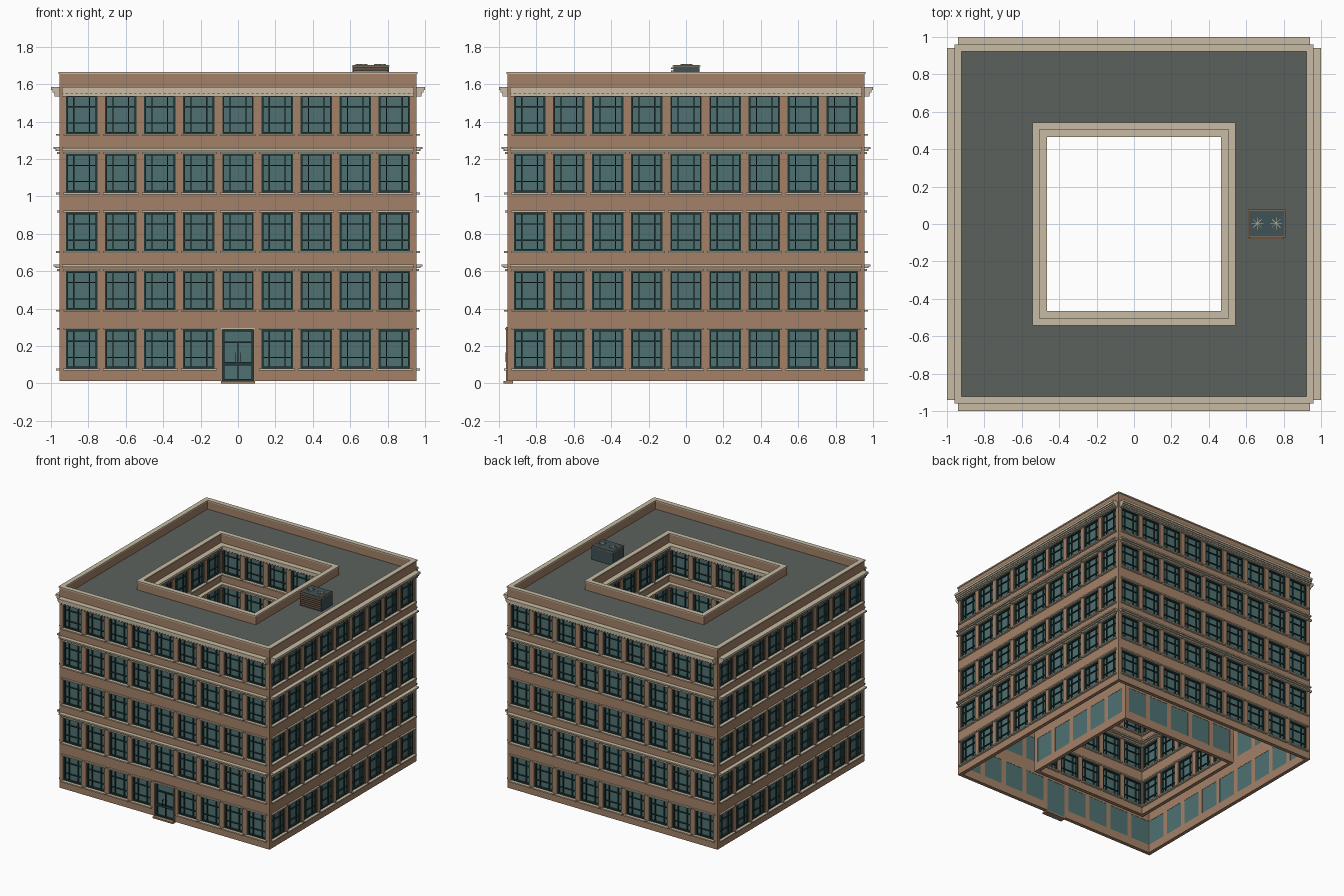
import bpy, bmesh, math
from mathutils import Matrix, Vector

if "Cube" in bpy.data.objects:
    bpy.data.objects.remove(bpy.data.objects["Cube"])

COL = {
    "brick": (0.37, 0.22, 0.135, 1), "stone": (0.57, 0.50, 0.37, 1),
    "glass": (0.08, 0.165, 0.165, 1), "frame": (0.016, 0.04, 0.04, 1),
    "roof": (0.105, 0.12, 0.108, 1), "metal": (0.05, 0.085, 0.09, 1),
}
MATS = {}
for name, c in COL.items():
    MATS[name] = bpy.data.materials.new(name)
    MATS[name].diffuse_color = c

PARTS = {}  # part name -> (bmesh, material)


def box(part, mat, x0, x1, y0, y1, z0, z1, M=Matrix()):
    bm = PARTS.setdefault(part, (bmesh.new(), mat))[0]
    c = Vector(((x0 + x1) / 2, (y0 + y1) / 2, (z0 + z1) / 2))
    S = Matrix.Diagonal((x1 - x0, y1 - y0, z1 - z0, 1))
    bmesh.ops.create_cube(bm, size=1, matrix=M @ Matrix.Translation(c) @ S)


PITCH, FLOOR, Z0, WIN_W, WIN_H = 0.209, 0.3135, 0.08, 0.168, 0.207
BASE, CORNICE, TOP = 0.012, 1.585, 1.665
THICK = 0.03


def facade(pre, face_y, n, k, door=False):
    """One wall of n bays, facing -y at face_y, turned by k quarter turns."""
    M = Matrix.Rotation(k * math.pi / 2, 4, "Z")
    half = n * PITCH / 2

    def b(part, mat, u0, u1, d0, d1, z0, z1):  # d = distance out of the wall
        box(pre + part, mat, u0, u1, face_y - d1, face_y - d0, z0, z1, M)

    # spandrel bands between the window rows
    edges = [BASE] + [v for f in range(5) for v in
                      (Z0 + f * FLOOR, Z0 + f * FLOOR + WIN_H)] + [CORNICE]
    for i in range(0, len(edges), 2):
        if i == 0 and door:
            for s in (-1, 1):
                u = sorted((s * 0.084, s * half))
                b("walls", "brick", *u, -THICK, 0, edges[0], edges[1])
        else:
            b("walls", "brick", -half, half, -THICK, 0, edges[i], edges[i + 1])
    for f in range(5):
        z0 = Z0 + f * FLOOR
        z1 = z0 + WIN_H
        # piers
        for i in range(n + 1):
            u = -half + i * PITCH
            w = (PITCH - WIN_W) / 2
            b("walls", "brick", max(u - w, -half), min(u + w, half), -THICK, 0, z0, z1)
        for i in range(n):
            u = -half + (i + 0.5) * PITCH
            h = WIN_W / 2
            # lintel
            b("lintels", "stone", u - h - .012, u + h + .012, 0, .014, z1, z1 + .01)
            if door and f == 0 and i == n // 2:
                continue
            # sill
            b("sills", "stone", u - h - .012, u + h + .012, -.02, .018, z0 - .01, z0)
            # glass and frame bars
            b("window_glass", "glass", u - h, u + h, -.028, -.022, z0, z1)
            for s in (-1, 1):
                e = u + s * (h - .005)
                b("window_frames", "frame", e - .005, e + .005, -.022, -.008, z0, z1)
                m = u + s * .042
                b("window_frames", "frame", m - .003, m + .003, -.022, -.012, z0, z1)
            for z, t, d in ((z0 + .005, .005, -.008), (z1 - .005, .005, -.008),
                            (z0 + .058, .003, -.012), (z0 + .145, .003, -.012)):
                b("window_frames", "frame", u - h, u + h, -.022, d, z - t, z + t)
    # string courses over the second and fourth floors
    for z in (0.622, 1.249):
        b("string_courses", "stone", -half, half, 0, .018, z - .006, z + .003)
        b("string_courses", "stone", -half, half, 0, .032, z + .003, z + .014)
    # stepped cornice
    for d, z0, z1 in ((.018, 1.535, 1.546), (.03, 1.546, 1.556),
                      (.038, 1.556, 1.568), (.045, 1.568, CORNICE)):
        b("cornice", "stone", -half, half, 0, d, z0, z1)
    # dentils
    m = int(2 * half / .026)
    for i in range(m):
        u = -half + (i + .5) * 2 * half / m
        b("dentils", "stone", u - .006, u + .006, 0, .026, 1.534, 1.546)
        for z in (0.616, 1.243):
            b("dentils", "stone", u - .005, u + .005, 0, .022, z, z + .009)
    # parapet panels and coping, one per bay
    for i in range(n):
        u = -half + i * PITCH
        b("parapet", "brick", u, u + PITCH, -THICK, 0, CORNICE, TOP - .01)
        b("coping", "stone", u, u + PITCH, -THICK - .004, .006, TOP - .01, TOP)


P, C = 0.955, 0.51
for k in range(4):
    facade("outer_", -P, 9, k, door=(k == 0))
    facade("courtyard_", C, 5, k)
    # corner posts
    M = Matrix.Rotation(k * math.pi / 2, 4, "Z")
    box("corner_posts", "brick", .925, P, -P, -.925, BASE, TOP - .01, M)
    box("corner_coping", "stone", .921, P + .004, -P - .004, -.921, TOP - .01, TOP, M)
    box("courtyard_corner_posts", "brick", C, C + THICK, C, C + THICK, BASE, TOP - .01, M)
    box("courtyard_corner_coping", "stone", C - .004, C + .034, C - .004, C + .034,
        TOP - .01, TOP, M)
    # roof strip
    box("roof", "roof", -.93, C + .02, -.93, -C - .02, 1.57, 1.59, M)

# entrance door in the middle of the front
y = -P
box("door_glass", "glass", -.084, .084, y + .022, y + .028, BASE, .287)
for s in (-1, 1):
    x = sorted((s * .072, s * .084))
    box("door_frame", "frame", *x, y + .006, y + .022, BASE, .287)
    x = sorted((s * .084, s * .094))
    box("door_surround", "brick", *x, y - .008, y + .01, BASE, .3)
    box("door_handles", "frame", s * .015 - .002, s * .015 + .002, y - .01, y - .006, .115, .165)
    for z in (.12, .156):
        box("door_handles", "frame", s * .015 - .002, s * .015 + .002,
            y - .006, y + .012, z, z + .004)
box("door_surround", "brick", -.094, .094, y - .008, y + .01, .287, .3)
box("door_frame", "frame", -.003, .003, y + .01, y + .022, BASE, .22)
for z0, z1 in ((BASE, .022), (.095, .115), (.215, .223), (.277, .287)):
    box("door_frame", "frame", -.075, .075, y + .008, y + .022, z0, z1)
box("door_step", "brick", -.092, .092, y - .022, y + .03, 0, BASE)

# rooftop air handling unit with louvres and two fans
box("air_unit", "metal", .613, .807, -.068, .073, 1.59, 1.698)
box("air_unit_rim", "brick", .61, .81, -.072, .078, 1.694, 1.7)
box("air_unit_top", "metal", .616, .804, -.066, .072, 1.7, 1.703)
for i in range(6):
    z = 1.602 + i * .016
    box("air_unit_louvres", "brick", .618, .802, -.08, -.068, z, z + .006)
for x in (.66, .76):
    for j in range(4):
        M = Matrix.Translation((x, .003, 0)) @ Matrix.Rotation(j * math.pi / 4, 4, "Z")
        box("air_unit_fans", "stone", -.032, .032, -.0015, .0015, 1.703, 1.707, M)

# turn every collected part into an object
for name, (bm, mat) in PARTS.items():
    bmesh.ops.recalc_face_normals(bm, faces=bm.faces)
    me = bpy.data.meshes.new(name)
    bm.to_mesh(me)
    bm.free()
    me.materials.append(MATS[mat])
    bpy.context.collection.objects.link(bpy.data.objects.new(name, me))

for m in bpy.data.materials:
    if m.users and not m.is_grease_pencil:
        m.use_nodes = True
        m.node_tree.nodes["Principled BSDF"].inputs["Base Color"].default_value = m.diffuse_color
